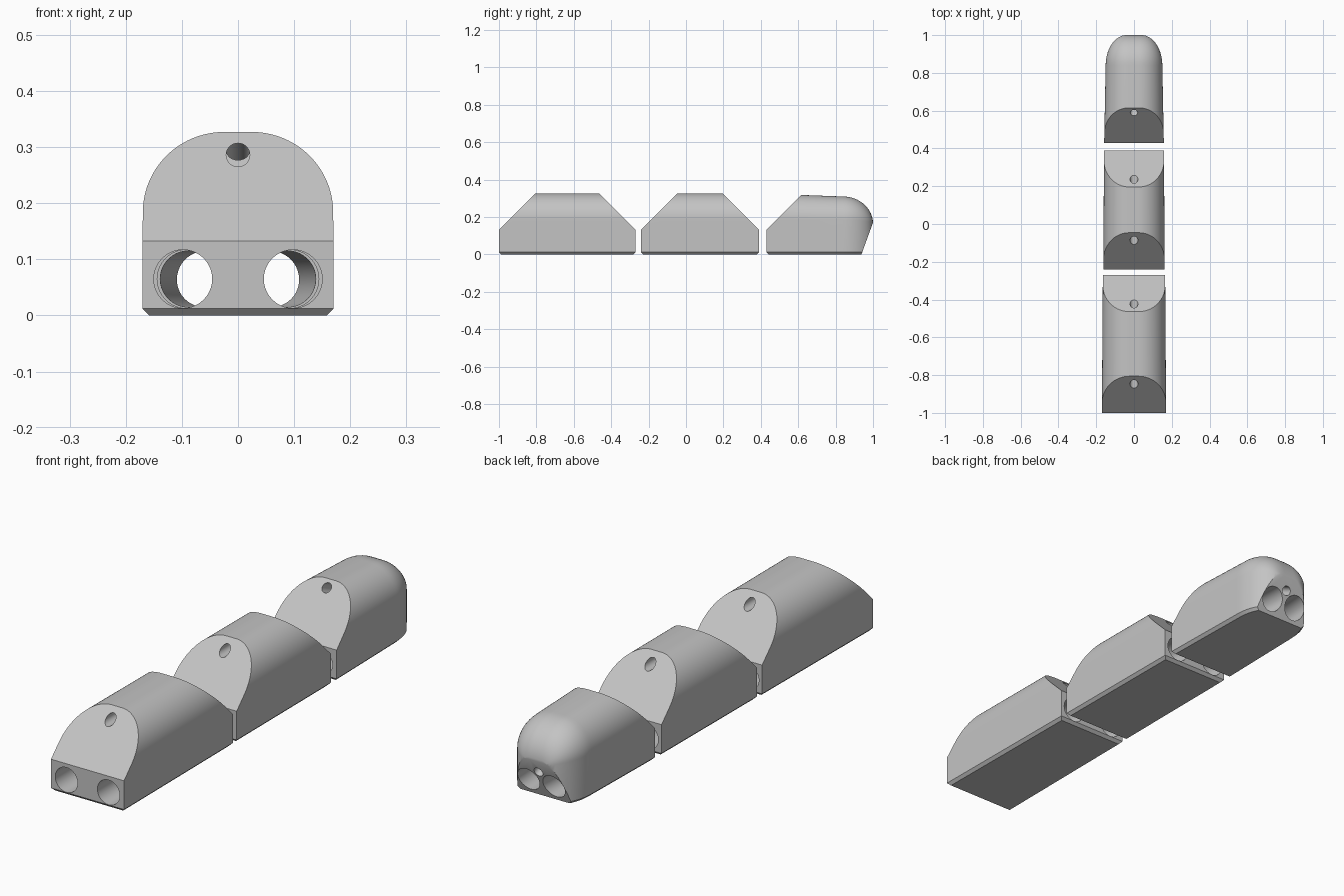
import bpy
import bmesh
from math import sin, cos, pi
from mathutils import Vector

if "Cube" in bpy.data.objects:
    bpy.data.objects.remove(bpy.data.objects["Cube"], do_unlink=True)

grey = bpy.data.materials.new("plain grey")
grey.use_nodes = True
grey.diffuse_color = (0.55, 0.55, 0.55, 1)
grey.node_tree.nodes["Principled BSDF"].inputs["Base Color"].default_value = (0.55, 0.55, 0.55, 1)

ARC = 20
BEVEL = 0.012
SHOULDER = 0.133


def arch(y, half, top, side, flat):
    """Arched cross-section with bevelled lower corners."""
    right = [(half - BEVEL, 0), (half, BEVEL)]
    for i in range(ARC + 1):
        a = pi / 2 * i / ARC
        right.append((flat + (half - flat) * cos(a), side + (top - side) * sin(a)))
    points = right + [(-x, z) for x, z in reversed(right)]
    return [Vector((x, y, z)) for x, z in points]


def cut(bm, point, normal):
    """Slice away the side the normal points to and close the cut."""
    bmesh.ops.bisect_plane(bm, geom=bm.verts[:] + bm.edges[:] + bm.faces[:],
                           plane_co=point, plane_no=normal, clear_outer=True)
    rim = [e for e in bm.edges if e.is_boundary]
    bmesh.ops.holes_fill(bm, edges=rim, sides=0)


def loft(sections):
    bm = bmesh.new()
    rings = [[bm.verts.new(p) for p in s] for s in sections]
    n = len(rings[0])
    for a, b in zip(rings, rings[1:]):
        for i in range(n):
            j = (i + 1) % n
            bm.faces.new((a[i], a[j], b[j], b[i]))
    bm.faces.new(rings[0])
    bm.faces.new(rings[-1])
    bmesh.ops.recalc_face_normals(bm, faces=bm.faces[:])
    return bm


def cut_end(bm, y, outward):
    """Sloped hinge face and small lower bevel at one end."""
    cut(bm, (0, y, SHOULDER), (0, outward, 1))
    cut(bm, (0, y, BEVEL), (0, outward, -1))


def make_object(name, bm):
    mesh = bpy.data.meshes.new(name)
    bm.to_mesh(mesh)
    bm.free()
    mesh.materials.append(grey)
    obj = bpy.data.objects.new(name, mesh)
    bpy.context.collection.objects.link(obj)
    return obj


def drill(obj, start, end, radius):
    """Bore a round hole through a part between two points."""
    start, end = Vector(start), Vector(end)
    axis = end - start
    bm = bmesh.new()
    bmesh.ops.create_cone(bm, cap_ends=True, segments=40, radius1=radius,
                          radius2=radius, depth=axis.length)
    bmesh.ops.rotate(bm, verts=bm.verts[:], cent=(0, 0, 0),
                     matrix=axis.to_track_quat('Z', 'Y').to_matrix())
    bmesh.ops.translate(bm, verts=bm.verts[:], vec=(start + end) / 2)
    cutter = make_object("drill_cutter", bm)
    cutter.hide_render = True
    mod = obj.modifiers.new("bore", 'BOOLEAN')
    mod.operation = 'DIFFERENCE'
    mod.solver = 'EXACT'
    mod.object = cutter
    graph = bpy.context.evaluated_depsgraph_get()
    baked = bpy.data.meshes.new_from_object(obj.evaluated_get(graph))
    obj.modifiers.clear()
    obj.data = baked
    bpy.data.objects.remove(cutter, do_unlink=True)


def finish(obj):
    bpy.ops.object.select_all(action='DESELECT')
    obj.select_set(True)
    bpy.context.view_layer.objects.active = obj
    bpy.ops.object.shade_smooth_by_angle(angle=pi / 6)


# Base and middle segments
for name, y0, y1, w0, w1, bore_x in (
        ("base_segment", -1.0, -0.27, 0.17, 0.165, 0.098),
        ("middle_segment", -0.24, 0.39, 0.162, 0.159, 0.092)):
    bm = loft([arch(y0, w0, 0.327, 0.185, 0.025), arch(y1, w1, 0.327, 0.185, 0.025)])
    cut_end(bm, y0, -1)
    cut_end(bm, y1, 1)
    segment = make_object(name, bm)
    for s in (-1, 1):
        drill(segment, (s * bore_x, y0 - 0.1, 0.065), (s * bore_x, y1 + 0.1, 0.065), 0.052)
    drill(segment, (0, y0 - 0.1, 0.286), (0, y1 + 0.1, 0.286), 0.021)
    finish(segment)

# Tip segment: tapered body running into a rounded nose
sections = [arch(0.43, 0.158, 0.325, 0.185, 0.025)]
for i in range(17):
    a = pi / 2 * i / 16
    sections.append(arch(0.84 + 0.16 * sin(a), 0.04 + 0.11 * cos(a),
                         0.165 + 0.145 * cos(a), 0.165 + 0.02 * cos(a), 0.025))
bm = loft(sections)
cut_end(bm, 0.43, -1)
cut(bm, (0, 0.996, 0.16), (0, 0.16, -0.058))
tip = make_object("tip_segment", bm)
for s in (-1, 1):
    drill(tip, (s * 0.093, 0.35, 0.065), (s * 0.054, 1.05, 0.065), 0.05)
drill(tip, (0, 0.5, 0.332), (0, 1.04, 0.09), 0.02)
finish(tip)
